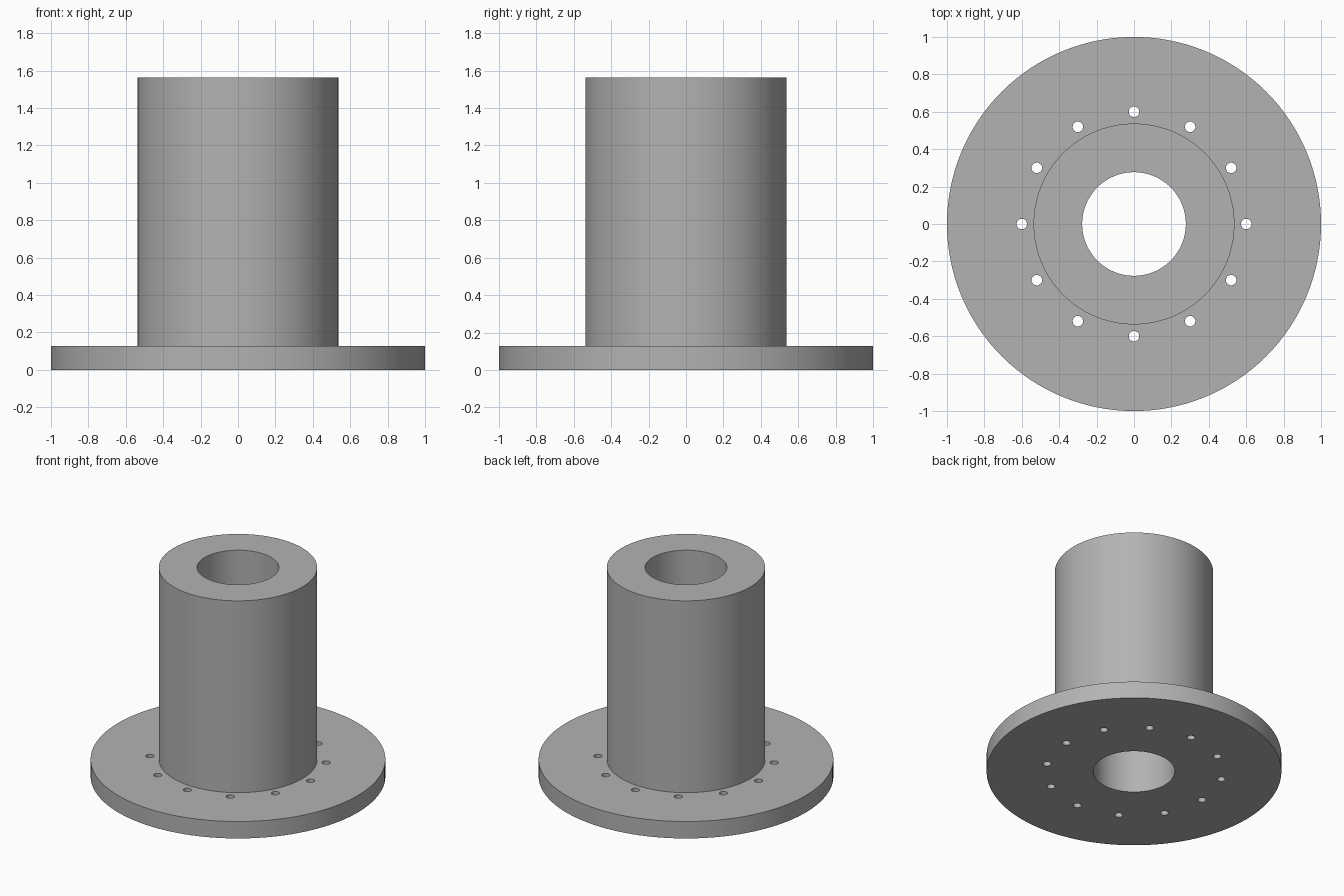
import bpy, bmesh, math
from mathutils import Matrix, Vector

cube = bpy.data.objects.get("Cube")
if cube:
    bpy.data.objects.remove(cube, do_unlink=True)

FLANGE_R, TUBE_R, BORE_R = 1.0, 0.537, 0.277
FLANGE_H, TOTAL_H = 0.127, 1.563
HOLE_R, HOLE_CIRCLE, HOLES = 0.028, 0.6, 12
SEGMENTS = 128

# Plain grey metal
grey = bpy.data.materials.new("grey_metal")
grey.use_nodes = True
colour = (0.45, 0.45, 0.45, 1)
grey.diffuse_color = colour
grey.node_tree.nodes["Principled BSDF"].inputs["Base Color"].default_value = colour


def add_object(name, bm):
    bmesh.ops.recalc_face_normals(bm, faces=bm.faces)
    mesh = bpy.data.meshes.new(name)
    bm.to_mesh(mesh)
    bm.free()
    mesh.materials.append(grey)
    obj = bpy.data.objects.new(name, mesh)
    bpy.context.collection.objects.link(obj)
    return obj


# Flanged tube: closed profile turned around the z axis
profile = [(BORE_R, 0), (FLANGE_R, 0), (FLANGE_R, FLANGE_H),
           (TUBE_R, FLANGE_H), (TUBE_R, TOTAL_H), (BORE_R, TOTAL_H)]
bm = bmesh.new()
verts = [bm.verts.new((r, 0, z)) for r, z in profile]
edges = [bm.edges.new((v, verts[i - 1])) for i, v in enumerate(verts)]
bmesh.ops.spin(bm, geom=verts + edges, cent=(0, 0, 0), axis=(0, 0, 1),
               angle=math.tau, steps=SEGMENTS, use_merge=True)
bmesh.ops.remove_doubles(bm, verts=bm.verts, dist=0.0001)
flanged_tube = add_object("flanged_tube", bm)

# Ring of bolt hole cutters
bm = bmesh.new()
for i in range(HOLES):
    spot = Matrix.Rotation(math.tau * i / HOLES, 4, "Z") @ Vector((HOLE_CIRCLE, 0, FLANGE_H / 2))
    bmesh.ops.create_cone(bm, cap_ends=True, segments=32, radius1=HOLE_R, radius2=HOLE_R,
                          depth=FLANGE_H * 2, matrix=Matrix.Translation(spot))
cutter = add_object("bolt_hole_cutter", bm)
cutter.hide_render = True

# Drill the holes through the flange
drill = flanged_tube.modifiers.new("bolt_holes", "BOOLEAN")
drill.operation = "DIFFERENCE"
drill.solver = "EXACT"
drill.object = cutter
bpy.ops.object.select_all(action="DESELECT")
flanged_tube.select_set(True)
bpy.context.view_layer.objects.active = flanged_tube
bpy.ops.object.modifier_apply(modifier=drill.name)
bpy.data.objects.remove(cutter, do_unlink=True)

bpy.ops.object.shade_smooth_by_angle(angle=math.radians(30))
